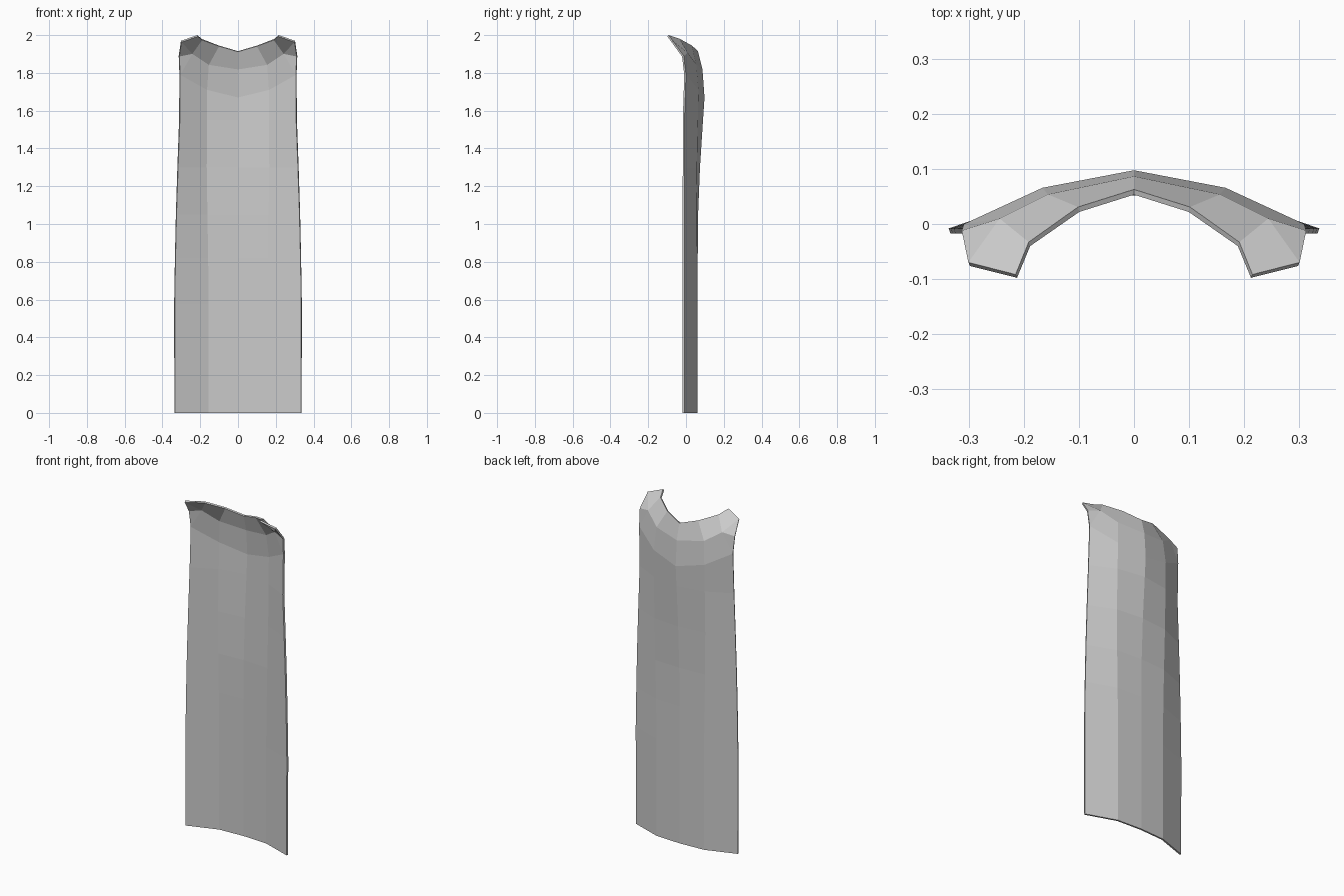
import bpy, bmesh

if "Cube" in bpy.data.objects:
    bpy.data.objects.remove(bpy.data.objects["Cube"])

# Cloth colour
cloth = bpy.data.materials.new("grey cloth")
cloth.diffuse_color = (0.6, 0.6, 0.6, 1)
cloth.use_nodes = True
cloth.node_tree.nodes["Principled BSDF"].inputs["Base Color"].default_value = cloth.diffuse_color

# Half cross-sections from hem to shoulders: centre, fold, side edge as (x, y, z)
def level(z, fold_x, edge_x, centre_y, fold_y, edge_y=-0.008):
    return [(0, centre_y, z), (fold_x, fold_y, z), (edge_x, edge_y, z)]

rows = [
    level(0.00, 0.157, 0.337, 0.062, 0.054),
    level(0.58, 0.157, 0.338, 0.062, 0.054),
    level(0.82, 0.160, 0.334, 0.062, 0.054),
    level(1.05, 0.164, 0.329, 0.064, 0.055),
    level(1.30, 0.168, 0.321, 0.074, 0.058),
    level(1.55, 0.168, 0.312, 0.090, 0.063),
    [(0, 0.098, 1.67), (0.167, 0.066, 1.71), (0.310, 0.000, 1.79)],
    [(0, 0.087, 1.82), (0.157, 0.054, 1.845), (0.314, -0.012, 1.89)],
]
# Collar points above the last level
collar = {"inner": (0.245, 0.010, 1.905), "top": (0, 0.063, 1.915),
          "neck": (0.102, 0.031, 1.945), "notch": (0.192, -0.033, 1.98),
          "tip": (0.216, -0.092, 2.0), "corner": (0.302, -0.07, 1.97)}

bm = bmesh.new()
for side in (1, -1):
    def vert(p):
        return bm.verts.new((side * p[0], p[1], p[2]))
    grid = [[vert(p) for p in row] for row in rows]
    c = {name: vert(p) for name, p in collar.items()}
    # Hanging panels
    for low, high in zip(grid, grid[1:-1]):
        for i in range(2):
            bm.faces.new((low[i], high[i], high[i + 1], low[i + 1]))
    # Shoulder panels
    a, (centre, fold, edge) = grid[-2], grid[-1]
    bm.faces.new((a[0], centre, fold, a[1]))
    bm.faces.new((a[1], fold, c["inner"], a[2]))
    bm.faces.new((a[2], c["inner"], edge))
    # Collar and forward shoulder flap
    bm.faces.new((centre, c["top"], c["neck"], fold))
    bm.faces.new((fold, c["neck"], c["notch"], c["inner"]))
    bm.faces.new((c["inner"], c["notch"], c["tip"], c["corner"]))
    bm.faces.new((c["inner"], c["corner"], edge))

bmesh.ops.remove_doubles(bm, verts=bm.verts[:], dist=0.0005)
bmesh.ops.recalc_face_normals(bm, faces=bm.faces[:])
# Outside of the cape faces backwards
if sum(f.normal.y * f.calc_area() for f in bm.faces) < 0:
    bmesh.ops.reverse_faces(bm, faces=bm.faces[:])

mesh = bpy.data.meshes.new("cape")
bm.to_mesh(mesh)
bm.free()
mesh.materials.append(cloth)
cape = bpy.data.objects.new("cape", mesh)
bpy.context.collection.objects.link(cape)

# Cloth thickness, added on the inside
solid = cape.modifiers.new("thickness", 'SOLIDIFY')
solid.thickness = 0.01
solid.offset = -1
